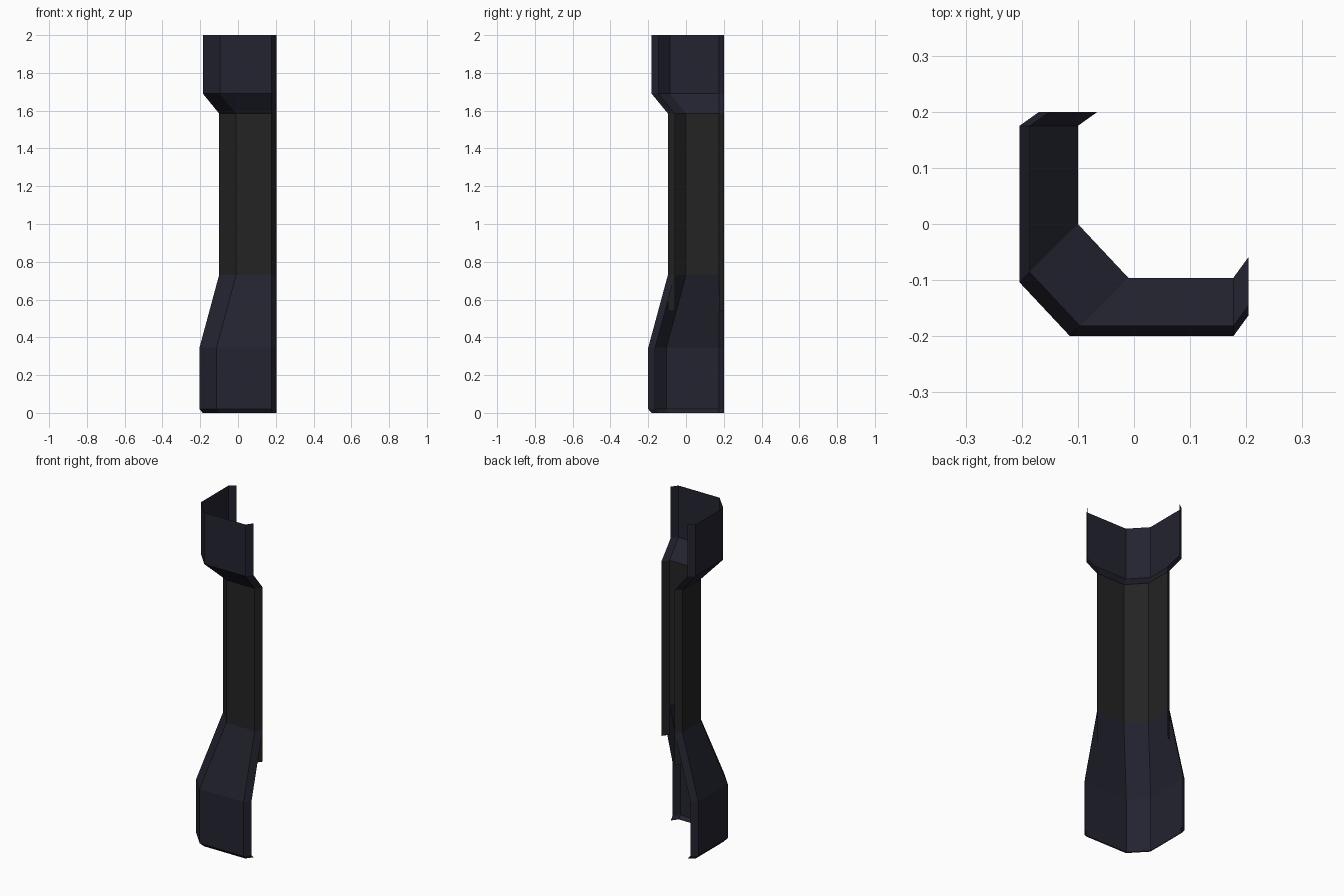
import bpy

if "Cube" in bpy.data.objects:
    bpy.data.objects.remove(bpy.data.objects["Cube"])


def material(name, rgb):
    m = bpy.data.materials.new(name)
    m.diffuse_color = (*rgb, 1)
    m.use_nodes = True
    m.node_tree.nodes["Principled BSDF"].inputs["Base Color"].default_value = m.diffuse_color
    return m


navy = material("dark navy", (0.017, 0.017, 0.030))
grey = material("dark grey", (0.017, 0.017, 0.017))


def section(o):
    """Open L-shaped plan with chamfered corner and slanted end returns; o is the outward offset."""
    f = 0.004 - o
    return [(-o + 0.035, 0.2), (-o, 0.175), (-o, 0.1 - o),
            (0.09 - o, f), (0.177, f), (0.204, f + 0.037)]


def build(name, verts, faces, mat):
    me = bpy.data.meshes.new(name)
    me.from_pydata(verts, [], faces)
    me.materials.append(mat)
    ob = bpy.data.objects.new(name, me)
    bpy.context.collection.objects.link(ob)
    return ob


def loft(name, levels, mat, cols=range(5)):
    """Skin the plan section through (height, offset) levels, keeping the listed wall columns."""
    verts = [(x, y, z) for z, o in levels for x, y in section(o)]
    faces = [(r * 6 + c, r * 6 + c + 1, r * 6 + c + 7, r * 6 + c + 6)
             for r in range(len(levels) - 1) for c in cols]
    ob = build(name, verts, faces, mat)
    used = {i for f in faces for i in f}
    if len(used) < len(verts):      # drop unused points
        remap = {v: i for i, v in enumerate(sorted(used))}
        ob.data.clear_geometry()
        ob.data.from_pydata([verts[v] for v in sorted(used)], [],
                            [tuple(remap[v] for v in f) for f in faces])


# Flared foot with small bottom bevel
loft("pillar_base", [(0, 0.187), (0.02, 0.204), (0.345, 0.204), (0.73, 0.1)], navy)
# Plain middle shaft
loft("pillar_shaft", [(0.73, 0.1), (1.585, 0.1)], grey)
# Shaft end returns running down behind the foot
loft("shaft_end_strips", [(0.54, 0.1), (0.73, 0.1)], grey, cols=(0, 4))
# Flared head
loft("pillar_capital", [(1.585, 0.1), (1.69, 0.186), (2.0, 0.186)], navy)
